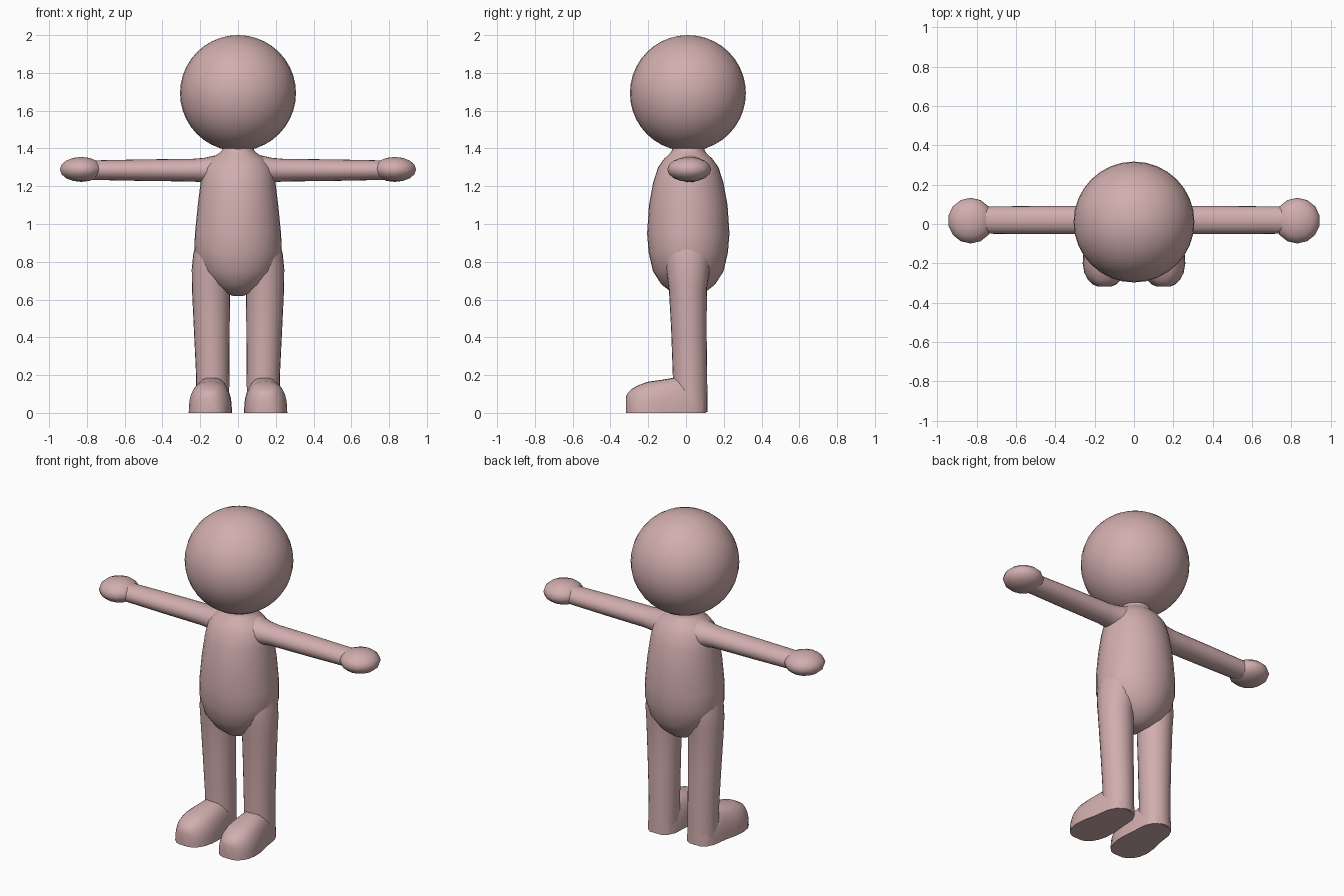
import bpy, bmesh, math
from mathutils import Vector

if "Cube" in bpy.data.objects:
    bpy.data.objects.remove(bpy.data.objects["Cube"])

skin = bpy.data.materials.new("skin")
skin.diffuse_color = (0.64, 0.42, 0.42, 1)
skin.use_nodes = True
skin.node_tree.nodes["Principled BSDF"].inputs["Base Color"].default_value = skin.diffuse_color


def finish(obj, mirror=False, subsurf=0, angle=50):
    obj.data.materials.append(skin)
    bpy.ops.object.select_all(action='DESELECT')
    obj.select_set(True)
    bpy.context.view_layer.objects.active = obj
    bpy.ops.object.shade_smooth_by_angle(angle=math.radians(angle))
    if subsurf:
        obj.modifiers.new("Subdivision", 'SUBSURF').levels = subsurf
        obj.modifiers["Subdivision"].render_levels = subsurf
    if mirror:
        obj.modifiers.new("Mirror", 'MIRROR')


def loft(name, rings, **kw):
    """Skin a list of closed point rings and cap both ends."""
    bm = bmesh.new()
    loops = [[bm.verts.new(p) for p in ring] for ring in rings]
    for a, b in zip(loops, loops[1:]):
        for i in range(len(a)):
            j = (i + 1) % len(a)
            bm.faces.new((a[i], a[j], b[j], b[i]))
    bm.faces.new(loops[0])
    bm.faces.new(loops[-1])
    bmesh.ops.recalc_face_normals(bm, faces=bm.faces)
    mesh = bpy.data.meshes.new(name)
    bm.to_mesh(mesh)
    bm.free()
    obj = bpy.data.objects.new(name, mesh)
    bpy.context.collection.objects.link(obj)
    finish(obj, **kw)
    return obj


def ellipse(center, u, v, n=24):
    c, u, v = Vector(center), Vector(u), Vector(v)
    return [c + u * math.cos(2 * math.pi * i / n) + v * math.sin(2 * math.pi * i / n)
            for i in range(n)]


def ball(name, loc, scale, seg, rings, **kw):
    bpy.ops.mesh.primitive_uv_sphere_add(segments=seg, ring_count=rings, radius=1, location=loc)
    obj = bpy.context.object
    obj.name = name
    obj.scale = scale
    bpy.ops.object.transform_apply(location=True, rotation=False, scale=True)
    finish(obj, **kw)


# Head
ball("head", (0, 0.01, 1.693), (0.307, 0.307, 0.307), 32, 20)

# Torso and neck: z, half width, half depth
torso = [(0.62, 0.03, 0.04), (0.635, 0.075, 0.085), (0.68, 0.14, 0.142), (0.75, 0.2, 0.187),
         (0.85, 0.232, 0.21), (0.95, 0.228, 0.218), (1.1, 0.213, 0.208), (1.22, 0.198, 0.186),
         (1.30, 0.182, 0.16), (1.345, 0.145, 0.128), (1.375, 0.1, 0.096), (1.39, 0.086, 0.086),
         (1.43, 0.085, 0.085)]
loft("torso", [ellipse((0, 0.012, z), (a, 0, 0), (0, b, 0), 32) for z, a, b in torso])

# Arms: x, half depth, half height, flared into the shoulder
arm = [(0.08, 0.1, 0.088), (0.13, 0.092, 0.076), (0.18, 0.08, 0.065), (0.24, 0.072, 0.06),
       (0.5, 0.071, 0.057), (0.8, 0.069, 0.051)]
loft("arms", [ellipse((x, 0.02, 1.285), (0, a, 0), (0, 0, b)) for x, a, b in arm], mirror=True)

# Hands
ball("hands", (0.83, 0.017, 1.289), (0.116, 0.116, 0.066), 14, 8, mirror=True)

# Legs: z, centre x, half width, centre y, half depth, tucked into the hips
leg = [(0.004, 0.135, 0.088, 0.022, 0.092), (0.2, 0.134, 0.088, 0.021, 0.091),
       (0.45, 0.139, 0.095, 0.015, 0.094), (0.66, 0.143, 0.101, 0.01, 0.101),
       (0.76, 0.141, 0.104, 0.01, 0.115), (0.84, 0.133, 0.104, 0.01, 0.12),
       (0.92, 0.12, 0.098, 0.01, 0.11)]
loft("legs", [ellipse((cx, cy, z), (a, 0, 0), (0, b, 0)) for z, cx, a, cy, b in leg], mirror=True)

# Feet: y, centre x, half width, height, with flat soles
foot = [(0.105, 0.135, 0.04, 0.12), (0.085, 0.135, 0.068, 0.15), (0.04, 0.135, 0.09, 0.18),
        (-0.06, 0.139, 0.1, 0.187), (-0.13, 0.144, 0.112, 0.175), (-0.2, 0.148, 0.113, 0.165),
        (-0.25, 0.15, 0.102, 0.148), (-0.285, 0.15, 0.083, 0.128), (-0.307, 0.15, 0.06, 0.108),
        (-0.318, 0.15, 0.034, 0.085)]


def arch(y, cx, w, h, n=16):
    pts = []
    for i in range(n + 1):
        c, s = math.cos(math.pi * i / n), math.sin(math.pi * i / n)
        pts.append((cx + w * math.copysign(abs(c) ** 0.75, c), y, h * max(s, 0) ** 0.8))
    return pts


loft("feet", [arch(*f) for f in foot], mirror=True)
